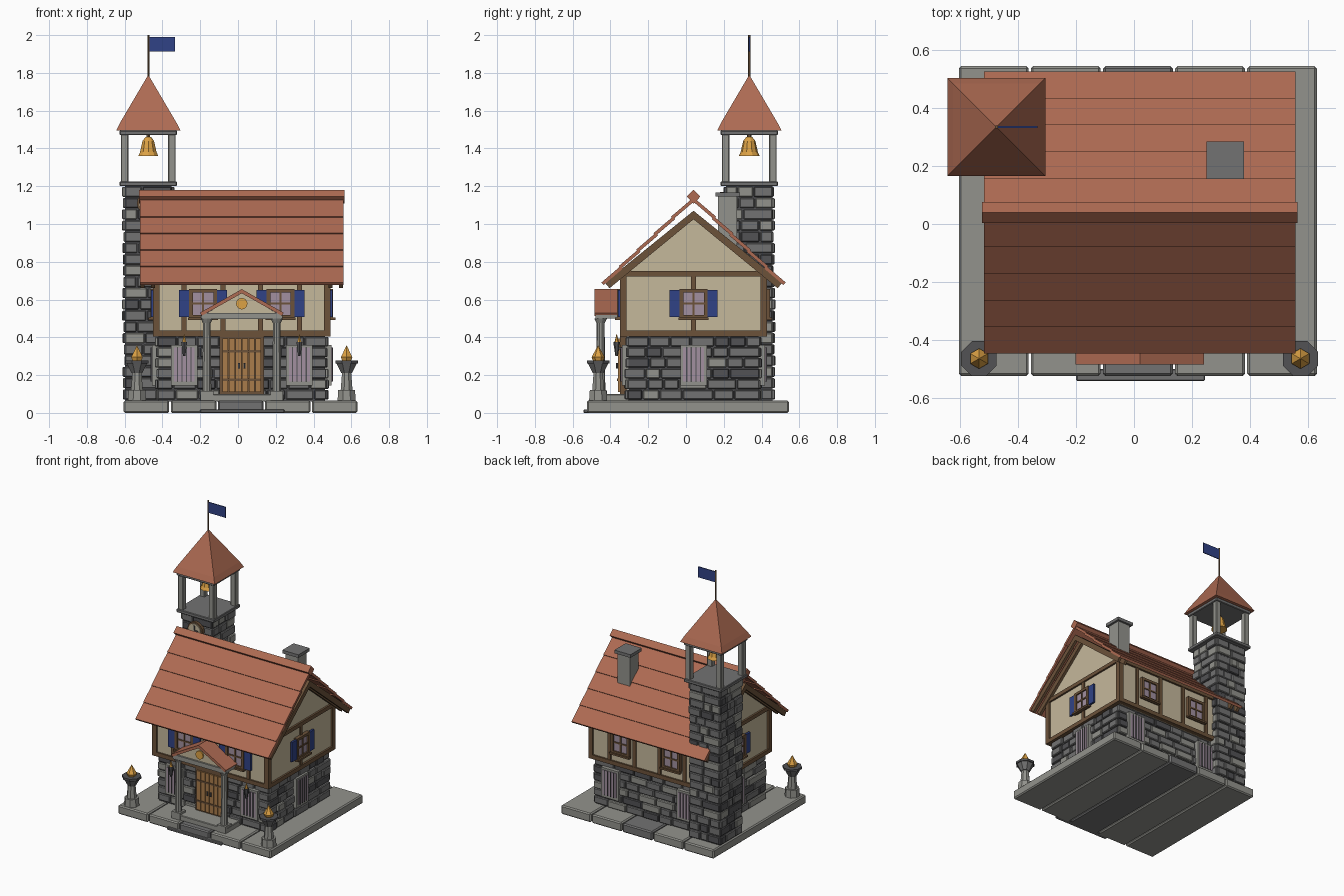
import bpy, bmesh, math, random
from mathutils import Matrix, Vector

random.seed(4)
cube = bpy.data.objects.get("Cube")
if cube:
    bpy.data.objects.remove(cube, do_unlink=True)

COLOURS = {  # linear values
    "clay_tile": (0.42, 0.145, 0.085), "plaster": (0.56, 0.48, 0.33),
    "light_stone": (0.29, 0.29, 0.265), "mid_stone": (0.17, 0.17, 0.17),
    "dark_stone": (0.085, 0.085, 0.09), "timber": (0.15, 0.085, 0.042),
    "door_wood": (0.40, 0.20, 0.07), "blue_paint": (0.03, 0.055, 0.24),
    "gold": (0.72, 0.36, 0.06), "lilac_glass": (0.36, 0.28, 0.35)}
MATS = []
for label, rgb in COLOURS.items():
    m = bpy.data.materials.new(label)
    m.use_nodes = True
    m.diffuse_color = (*rgb, 1)
    m.node_tree.nodes["Principled BSDF"].inputs["Base Color"].default_value = (*rgb, 1)
    MATS.append(m)
TILE, PLASTER, LIGHT, MID, DARK, TIMBER, DOOR, BLUE, GOLD, GLASS = range(10)


class Part:
    """Collects simple solids in a local frame and makes one object."""
    def __init__(self, name, frame=Matrix()):
        self.name, self.frame, self.bm = name, frame, bmesh.new()

    def paint(self, verts, mat):
        for f in {f for v in verts for f in v.link_faces}:
            f.material_index = mat

    def box(self, x0, x1, y0, y1, z0, z1, mat, turn=Matrix()):
        mid = Vector((x0 + x1, y0 + y1, z0 + z1)) / 2
        size = Matrix.Diagonal((x1 - x0, y1 - y0, z1 - z0, 1))
        r = bmesh.ops.create_cube(self.bm, size=1, matrix=self.frame @ Matrix.Translation(mid) @ turn @ size)
        self.paint(r["verts"], mat)

    def cone(self, x, y, z0, z1, r0, r1, n, mat, turn=0):
        mx = self.frame @ Matrix.Translation((x, y, (z0 + z1) / 2)) @ Matrix.Rotation(math.radians(turn), 4, 'Z')
        r = bmesh.ops.create_cone(self.bm, cap_ends=True, segments=n, radius1=r0, radius2=r1,
                                  depth=z1 - z0, matrix=mx)
        self.paint(r["verts"], mat)

    def disc(self, x, y, z, r, thick, mat, n=16):
        mx = self.frame @ Matrix.Translation((x, y, z)) @ Matrix.Rotation(math.pi / 2, 4, 'X')
        r = bmesh.ops.create_cone(self.bm, cap_ends=True, segments=n, radius1=r, radius2=r, depth=thick, matrix=mx)
        self.paint(r["verts"], mat)

    def prism(self, pts, y0, y1, mat):
        rings = [[self.bm.verts.new(self.frame @ Vector((u, y, z))) for u, z in pts] for y in (y0, y1)]
        faces = [self.bm.faces.new(rings[0]), self.bm.faces.new(rings[1][::-1])]
        for i in range(len(pts)):
            j = (i + 1) % len(pts)
            faces.append(self.bm.faces.new((rings[0][j], rings[0][i], rings[1][i], rings[1][j])))
        for f in faces:
            f.material_index = mat

    def finish(self, bevel=0):
        bmesh.ops.recalc_face_normals(self.bm, faces=self.bm.faces)
        me = bpy.data.meshes.new(self.name)
        self.bm.to_mesh(me)
        self.bm.free()
        for m in MATS:
            me.materials.append(m)
        ob = bpy.data.objects.new(self.name, me)
        bpy.context.collection.objects.link(ob)
        if bevel:
            mod = ob.modifiers.new("edge", 'BEVEL')
            mod.width, mod.segments = bevel, 1


def facing(x, y, angle):
    return Matrix.Translation((x, y, 0)) @ Matrix.Rotation(math.radians(angle), 4, 'Z')


CX, CY = 0.02, 0.04
SIDES = {"front": 0, "right": 90, "back": 180, "left": -90}
TX, TY = -0.475, 0.335


def stones(part, half, dist, z0, z1, rows, wide):
    """Courses of uneven blocks on the wall facing local -y."""
    h = (z1 - z0) / rows
    for r in range(rows):
        u = -half
        while u < half - 0.01:
            w = wide * random.uniform(0.6, 1.3)
            if half - u - w < wide * 0.5:
                w = half - u
            out = dist + random.uniform(0, 0.014)
            part.box(u + 0.003, u + w - 0.003, -out, -dist + 0.05, z0 + r * h + 0.003,
                     z0 + (r + 1) * h - 0.003, random.choice((LIGHT, MID, MID, MID, DARK)))
            u += w


# Paved base and front step
p = Part("base_slabs")
for i in range(5):
    x = -0.605 + i * 0.249
    p.box(x, x + 0.241, -0.525, 0.545, 0, 0.065, MID if i == 2 else LIGHT)
p.finish(0.008)
p = Part("front_steps")
p.box(-0.2, 0.245, -0.542, -0.5, 0, 0.018, MID)
p.box(-0.2, 0.24, -0.48, -0.3, 0.06, 0.1, LIGHT)
p.finish(0.004)

# Stone ground floor
p = Part("ground_floor_core")
p.box(CX - 0.44, CX + 0.44, CY - 0.345, CY + 0.345, 0.06, 0.41, DARK)
p.finish()
for side, angle in SIDES.items():
    p = Part(side + "_stone_wall", facing(CX, CY, angle))
    stones(p, *((0.45, 0.352) if angle in (0, 180) else (0.352, 0.447)), 0.068, 0.405, 6, 0.13)
    p.finish(0.005)

# Plaster upper floor with gables
p = Part("upper_floor", facing(CX, CY, 90))
p.prism([(-0.378, 0.41), (0.378, 0.41), (0.378, 0.72), (0, 1.045), (-0.378, 0.72)], -0.457, 0.457, PLASTER)
p.finish()

# Timber frame, windows and shutters on each side
for side, angle in SIDES.items():
    long = angle in (0, 180)
    half, d = (0.47, 0.39) if long else (0.39, 0.47)
    f = facing(CX, CY, angle)
    p = Part(side + "_timber_frame", f)
    p.box(-half, half, -d, -d + 0.03, 0.405, 0.435, TIMBER)
    p.box(-half, half, -d, -d + 0.03, 0.722, 0.75, TIMBER)
    for s in (-1, 1):
        p.box(s * half - 0.035 * (s > 0), s * half + 0.035 * (s < 0), -d, -d + 0.035, 0.41, 0.74, TIMBER)
    for u in ((-0.305, -0.1, 0.1, 0.305) if long else (0,)):
        p.box(u - 0.013, u + 0.013, -d + 0.003, -d + 0.03, 0.42, 0.73, TIMBER)
    p.finish()

    p = Part(side + "_upper_windows", f)
    for u in ((-0.205, 0.205) if long else (0,)):
        p.box(u - 0.062, u + 0.062, -d - 0.004, -d + 0.02, 0.51, 0.65, GLASS)
        for s in (-1, 1):
            p.box(u + s * 0.064 - 0.01, u + s * 0.064 + 0.01, -d - 0.014, -d + 0.02, 0.5, 0.655, TIMBER)
            p.box(u - 0.074, u + 0.074, -d - 0.014, -d + 0.02, 0.569 + s * 0.069, 0.587 + s * 0.069, TIMBER)
            if side != "back":
                a, b = sorted((u + s * 0.07, u + s * 0.128))
                p.box(a, b, -d - 0.01, -d + 0.005, 0.507, 0.65, BLUE)
        p.box(u - 0.005, u + 0.005, -d - 0.01, -d, 0.51, 0.65, TIMBER)
        p.box(u - 0.062, u + 0.062, -d - 0.01, -d, 0.575, 0.585, TIMBER)
        p.box(u - 0.08, u + 0.08, -d - 0.025, -d, 0.492, 0.505, TIMBER)
    p.finish()

    p = Part(side + "_lower_windows", f)
    d = 0.367 if long else 0.463
    for u in ((-0.305, 0.305) if long else (0,)):
        p.box(u - 0.07, u + 0.07, -d - 0.012, -d + 0.03, 0.145, 0.36, LIGHT)
        p.box(u - 0.055, u + 0.055, -d - 0.016, -d, 0.165, 0.345, GLASS)
        for k in (-0.036, -0.012, 0.012, 0.036):
            p.box(u + k - 0.003, u + k + 0.003, -d - 0.021, -d, 0.165, 0.345, DARK)
        if side == "front":  # wall torches
            p.box(u - 0.006, u + 0.006, -d - 0.04, -d, 0.335, 0.35, DARK)
            p.cone(u, -d - 0.04, 0.3, 0.375, 0.007, 0.018, 6, DARK)
            p.cone(u, -d - 0.04, 0.375, 0.42, 0.012, 0, 6, GOLD)
    p.finish()

# Tiled roof: overlapping rows on both slopes, ridge and gable rafters
p = Part("main_roof_tiles", facing(CX, CY, 90))
for s in (-1, 1):
    for i in range(5):
        u, z = s * (0.43 - i * 0.092), 0.728 + i * 0.087
        p.box(u - 0.068, u + 0.068, -0.538, 0.538, z - 0.009, z + 0.009, TILE,
              Matrix.Rotation(math.radians(s * 40.5), 4, 'Y'))
p.finish()
p = Part("roof_ridge", facing(CX, CY, 90))
p.prism([(0, 1.108), (0.036, 1.145), (0, 1.181), (-0.036, 1.145)], -0.545, 0.545, TILE)
p.finish()
p = Part("gable_rafters", facing(CX, CY, 90))
for y in (-0.535, -0.48, 0.46, 0.515):
    for s in (-1, 1):
        p.prism([(0, 1.07), (s * 0.47, 0.69), (s * 0.445, 0.66), (0, 1.025)], y, y + 0.02, TIMBER)
p.finish()

# Chimney
p = Part("chimney")
p.box(0.265, 0.365, 0.17, 0.27, 0.8, 1.15, LIGHT)
p.box(0.25, 0.38, 0.155, 0.285, 1.145, 1.168, MID)
p.finish()

# Door
p = Part("front_door", facing(CX, -0.33, 0))
p.box(-0.118, 0.118, -0.02, 0.02, 0.1, 0.405, TIMBER)
for i in range(6):
    u = -0.105 + i * 0.035
    p.box(u + 0.002, u + 0.033, -0.03, 0, 0.11, 0.395, DOOR)
for z in (0.17, 0.32):
    p.box(-0.1, 0.1, -0.034, 0, z, z + 0.012, TIMBER)
for u in (-0.014, 0.014):
    p.cone(u, -0.035, 0.235, 0.265, 0.006, 0.006, 6, DARK)
p.finish()

# Porch
p = Part("porch_columns", facing(CX, -0.452, 0))
for s in (-1, 1):
    u = s * 0.185
    p.box(u - 0.034, u + 0.034, -0.034, 0.034, 0.065, 0.115, LIGHT)
    p.cone(u, 0, 0.115, 0.48, 0.025, 0.021, 10, LIGHT)
    p.cone(u, 0, 0.475, 0.5, 0.022, 0.034, 10, LIGHT)
    p.box(u - 0.03, u + 0.03, -0.025, 0.11, 0.5, 0.53, LIGHT)
p.box(-0.21, 0.21, -0.028, 0.025, 0.498, 0.53, LIGHT)
p.finish()
p = Part("porch_pediment", facing(CX, -0.452, 0))
p.prism([(-0.185, 0.528), (0.185, 0.528), (0, 0.636)], -0.015, 0.1, PLASTER)
p.disc(0, -0.018, 0.578, 0.03, 0.014, GOLD)
p.finish()
p = Part("porch_roof", facing(CX, -0.452, 0))
for s in (-1, 1):
    p.prism([(0, 0.655), (s * 0.222, 0.53), (s * 0.212, 0.514), (0, 0.633)], -0.033, 0.1, TILE)
p.finish()

# Braziers
for name, x in (("right_brazier", -0.535), ("left_brazier", 0.575)):
    p = Part(name, facing(x, -0.465, 0))
    p.cone(0, 0, 0.065, 0.12, 0.052, 0.048, 8, LIGHT, 22.5)
    p.cone(0, 0, 0.12, 0.215, 0.034, 0.026, 8, LIGHT, 22.5)
    p.cone(0, 0, 0.21, 0.262, 0.03, 0.058, 8, MID, 22.5)
    p.cone(0, 0, 0.262, 0.278, 0.065, 0.065, 8, DARK, 22.5)
    p.cone(0, 0, 0.278, 0.295, 0.028, 0.035, 6, GOLD)
    p.cone(0, 0, 0.295, 0.358, 0.035, 0, 6, GOLD)
    p.finish()

# Bell tower
p = Part("tower_core")
p.box(TX - 0.122, TX + 0.122, TY - 0.122, TY + 0.122, 0.06, 1.2, DARK)
p.finish()
for side, angle in SIDES.items():
    p = Part("tower_%s_stones" % side, facing(TX, TY, angle))
    stones(p, 0.125, 0.125, 0.068, 1.2, 19, 0.095)
    p.finish(0.005)
p = Part("tower_clock", facing(TX, TY, 0))
p.disc(0, -0.14, 1.11, 0.06, 0.03, TIMBER)
p.disc(0, -0.157, 1.11, 0.048, 0.008, PLASTER)
p.box(-0.004, 0.004, -0.165, -0.158, 1.11, 1.145, DARK)
p.box(0, 0.028, -0.165, -0.158, 1.106, 1.114, DARK)
p.finish()
p = Part("belfry", facing(TX, TY, 0))
p.box(-0.152, 0.152, -0.152, 0.152, 1.2, 1.225, MID)
p.box(-0.152, 0.152, -0.152, 0.152, 1.47, 1.495, MID)
for sx in (-1, 1):
    for sy in (-1, 1):
        x, y = sx * 0.125, sy * 0.125
        p.box(x - 0.02, x + 0.02, y - 0.02, y + 0.02, 1.22, 1.475, LIGHT)
p.finish(0.004)
p = Part("bell", facing(TX, TY, 0))
for z0, z1, r0, r1 in ((1.36, 1.38, 0.056, 0.046), (1.38, 1.44, 0.046, 0.032), (1.44, 1.46, 0.032, 0.016)):
    p.cone(0, 0, z0, z1, r0, r1, 10, GOLD)
p.cone(0, 0, 1.455, 1.48, 0.012, 0.012, 6, TIMBER)
p.finish()
p = Part("tower_roof", facing(TX, TY, 0))
p.cone(0, 0, 1.495, 1.535, 0.17 * 2 ** 0.5, 0.15 * 2 ** 0.5, 4, TILE, 45)
p.cone(0, 0, 1.535, 1.79, 0.15 * 2 ** 0.5, 0, 4, TILE, 45)
p.finish()
p = Part("flag", facing(TX, TY, 0))
p.cone(0, 0, 1.77, 2.0, 0.006, 0.006, 6, TIMBER)
p.box(0.005, 0.142, -0.003, 0.003, 1.912, 1.99, BLUE)
p.finish()
